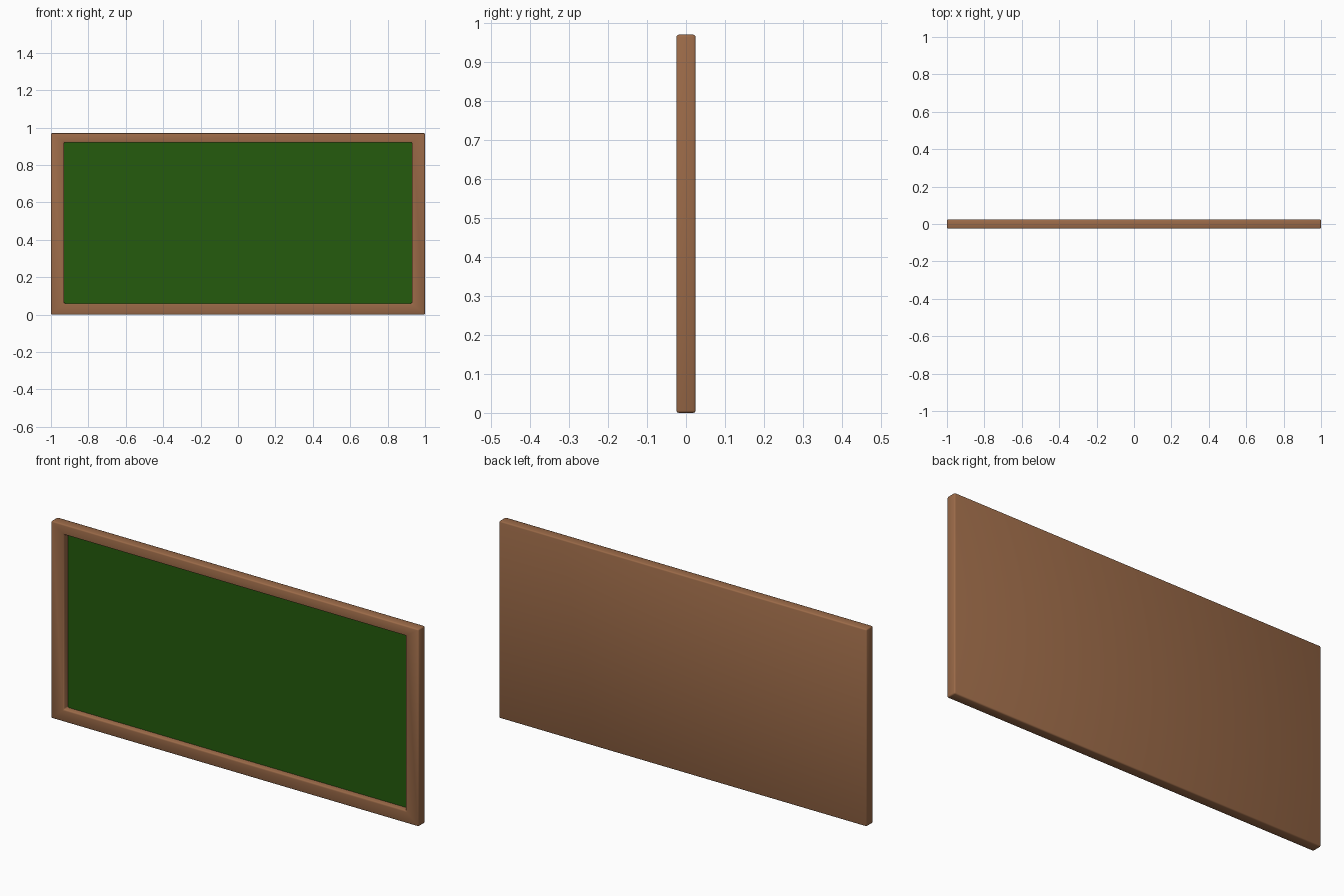
import bpy, bmesh
from mathutils import Vector

if "Cube" in bpy.data.objects:
    bpy.data.objects.remove(bpy.data.objects["Cube"])

W, D, H = 1.0, 0.025, 0.97          # half width, half depth, height
OX, Z0, Z1 = 0.93, 0.06, 0.92       # opening
FLOOR = 0.005                       # y of the writing surface


def material(name, rgb):
    m = bpy.data.materials.new(name)
    m.diffuse_color = (*rgb, 1)
    m.use_nodes = True
    m.node_tree.nodes["Principled BSDF"].inputs["Base Color"].default_value = m.diffuse_color
    return m


def add_object(name, bm, mat):
    bmesh.ops.recalc_face_normals(bm, faces=bm.faces)
    me = bpy.data.meshes.new(name)
    bm.to_mesh(me)
    bm.free()
    me.materials.append(mat)
    ob = bpy.data.objects.new(name, me)
    bpy.context.collection.objects.link(ob)
    return ob


def rect(bm, x, y, z0, z1):
    return [bm.verts.new(p) for p in ((-x, y, z0), (x, y, z0), (x, y, z1), (-x, y, z1))]


# Wooden frame: back sheet, outer sides, front border and recess walls
bm = bmesh.new()
loops = [rect(bm, W, D, 0, H), rect(bm, W, -D, 0, H),
         rect(bm, OX, -D, Z0, Z1), rect(bm, OX, FLOOR + 0.001, Z0, Z1)]
bm.faces.new(loops[0])
for a, b in zip(loops, loops[1:]):
    for i in range(4):
        j = (i + 1) % 4
        bm.faces.new((a[i], a[j], b[j], b[i]))
bmesh.ops.recalc_face_normals(bm, faces=bm.faces)
flat = {2}
edges = [e for e in bm.edges
         if len(e.link_faces) == 2
         and e.link_faces[0].normal.dot(e.link_faces[1].normal) < 0.5]
bmesh.ops.bevel(bm, geom=edges, offset=0.006, segments=2, profile=0.5,
                affect='EDGES', clamp_overlap=True)
for f in bm.faces:
    f.smooth = True
add_object("frame", bm, material("wood", (0.33, 0.145, 0.065)))

# Green writing surface at the bottom of the recess
bm = bmesh.new()
face = bm.faces.new(rect(bm, OX, FLOOR, Z0, Z1))
face.normal_update()
panel = add_object("writing_surface", bm, material("green_board", (0.018, 0.105, 0.004)))
if panel.data.polygons[0].normal.dot(Vector((0, -1, 0))) < 0:
    panel.data.flip_normals()
